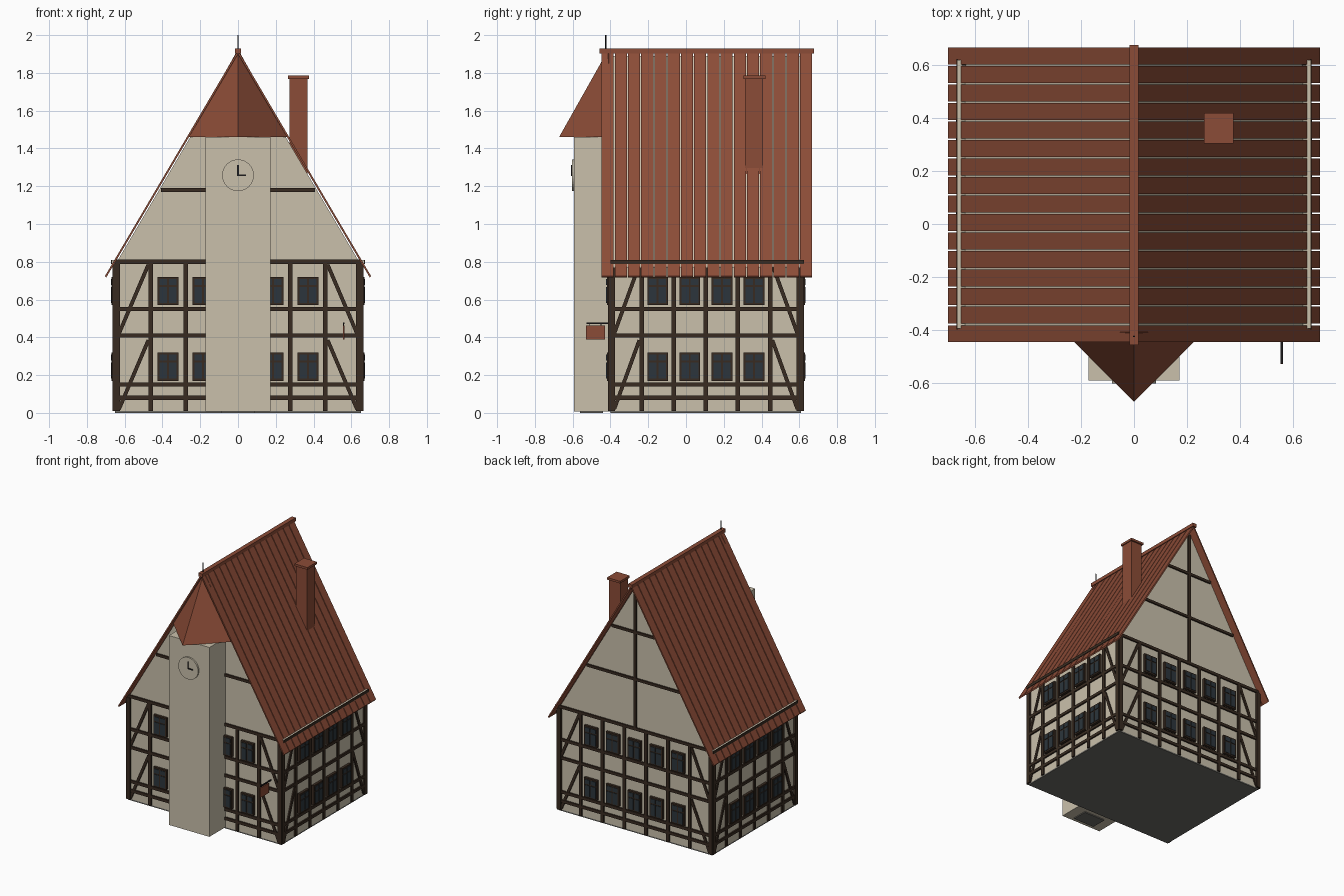
import bpy, bmesh, math
from mathutils import Matrix, Vector

if "Cube" in bpy.data.objects:
    bpy.data.objects.remove(bpy.data.objects["Cube"])


def material(name, r, g, b):
    m = bpy.data.materials.new(name)
    m.use_nodes = True
    m.diffuse_color = (r, g, b, 1)
    m.node_tree.nodes["Principled BSDF"].inputs["Base Color"].default_value = (r, g, b, 1)
    return m


plaster = material("cream plaster", 0.59, 0.53, 0.41)
tile = material("red clay tile", 0.26, 0.072, 0.038)
timber = material("dark brown timber", 0.04, 0.024, 0.015)
glass = material("dark blue glass", 0.025, 0.036, 0.045)
stone = material("dark grey stone", 0.15, 0.145, 0.13)
iron = material("black iron", 0.012, 0.011, 0.012)


def finish(name, bm, mat):
    bmesh.ops.recalc_face_normals(bm, faces=bm.faces)
    mesh = bpy.data.meshes.new(name)
    bm.to_mesh(mesh)
    bm.free()
    mesh.materials.append(mat)
    ob = bpy.data.objects.new(name, mesh)
    bpy.context.collection.objects.link(ob)
    return ob


def add_box(bm, lo, hi, frame=Matrix()):
    lo, hi = Vector(lo), Vector(hi)
    m = frame @ Matrix.Translation((lo + hi) / 2) @ Matrix.Diagonal((*(hi - lo), 1))
    bmesh.ops.create_cube(bm, size=1, matrix=m)


def box(name, lo, hi, mat):
    bm = bmesh.new()
    add_box(bm, lo, hi)
    return finish(name, bm, mat)


def add_prism(bm, outline, y0, y1):
    # Extrude an x-z outline along y
    face = bm.faces.new([bm.verts.new((x, y0, z)) for x, z in outline])
    out = bmesh.ops.extrude_face_region(bm, geom=[face])["geom"]
    bmesh.ops.translate(bm, vec=(0, y1 - y0, 0),
                        verts=[v for v in out if isinstance(v, bmesh.types.BMVert)])


def add_cylinder(bm, r1, r2, depth, sides, m):
    bmesh.ops.create_cone(bm, cap_ends=True, segments=sides, radius1=r1, radius2=r2,
                          depth=depth, matrix=m)


# House body with gables
MID = 0.105
W, D = 0.65, 0.505
SLOPE = 1.715
bm = bmesh.new()
add_prism(bm, [(-W, 0.01), (W, 0.01), (W, 0.785), (0, 1.89), (-W, 0.785)], MID - D, MID + D)
finish("house_body", bm, plaster)
box("foundation", (-W, MID - D, 0), (W, MID + D, 0.012), stone)

# Roof planks, separated by narrow gaps
bm = bmesh.new()
COUNT, Y0, Y1 = 16, -0.45, 0.67
step = (Y1 - Y0) / COUNT
for i in range(COUNT):
    for s in (-1, 1):
        add_prism(bm, [(0, 1.92), (s * 0.704, 0.725), (s * 0.698, 0.716), (0, 1.9)],
                  Y0 + i * step + 0.003, Y0 + (i + 1) * step - 0.003)
finish("roof_planks", bm, tile)
box("ridge_cap", (-0.017, -0.457, 1.903), (0.017, 0.677, 1.93), tile)

# Eaves plates showing through the roof
for side, s in (("left", 1), ("right", -1)):
    x = sorted((s * 0.64, s * 0.667))
    box(side + "_wall_plate", (x[0], -0.395, 0.77), (x[1], 0.62, 0.809), plaster)
    x = sorted((s * 0.667, s * 0.672))
    box(side + "_eaves_beam", (x[0], -0.4, 0.788), (x[1], 0.625, 0.81), timber)


# Timber framing: u runs along the wall, -y points outward
OUT = 0.011


def beam(bm, frame, a, b, width, out=OUT):
    a, b = Vector((a[0], 0, a[1])), Vector((b[0], 0, b[1]))
    d = b - a
    m = frame @ Matrix.Translation((a + b) / 2) @ Matrix.Rotation(-math.atan2(d.z, d.x), 4, "Y")
    add_box(bm, (-d.length / 2, -out, -width / 2), (d.length / 2, 0.01, width / 2), m)


def window(frame_bm, glass_bm, frame, u, z):
    w, h = 0.055, 0.075
    add_box(frame_bm, (u - w, -0.019, z - h), (u + w, 0, z + h), frame)
    for s in (-1, 1):
        c = u + s * 0.025
        for z0, z1 in ((-0.064, 0.022), (0.032, 0.064)):
            add_box(glass_bm, (c - 0.02, -0.023, z + z0), (c + 0.02, -0.015, z + z1), frame)


def wall(name, angle, half, dist, pitch, bays, gable):
    frame = (Matrix.Translation((0, MID, 0)) @ Matrix.Rotation(angle, 4, "Z")
             @ Matrix.Translation((0, -dist, 0)))
    wood, casing, panes = bmesh.new(), bmesh.new(), bmesh.new()
    top = 0.79
    for z in (0.08, 0.15, 0.41, 0.55, 0.8):
        if z < top or gable:
            beam(wood, frame, (-half, z), (half, z), 0.022)
    for i in range(bays + 1):
        u = (i - bays / 2) * pitch
        beam(wood, frame, (u, 0.01), (u, top), 0.024)
    for s in (-1, 1):
        beam(wood, frame, (s * (half - 0.008), 0.01), (s * (half - 0.008), top), 0.032, 0.014)
        inner = s * (bays / 2 * pitch + 0.012)
        for z in (0.02, 0.42):
            beam(wood, frame, (s * (half - 0.02), z), (inner, z + 0.365), 0.02, 0.009)
    for i in range(bays):
        for z in (0.245, 0.645):
            window(casing, panes, frame, (i - (bays - 1) / 2) * pitch, z)
    if gable:
        for z in (1.18, 1.54):
            u = (1.88 - z) / SLOPE
            beam(wood, frame, (-u, z), (u, z), 0.02)
        beam(wood, frame, (0, 0.8), (0, 1.86), 0.022)
    finish(name + "_timbers", wood, timber)
    finish(name + "_window_frames", casing, timber)
    finish(name + "_window_panes", panes, glass)


wall("front", 0, W, D, 0.185, 5, True)
wall("left", math.pi / 2, D, W, 0.17, 4, False)
wall("back", math.pi, W, D, 0.185, 5, True)
wall("right", -math.pi / 2, D, W, 0.17, 4, False)

# Clock tower
box("tower", (-0.172, -0.592, 0.008), (0.172, -0.39, 1.46), plaster)
box("tower_footing", (-0.09, -0.56, 0), (0.09, -0.44, 0.008), stone)
bm = bmesh.new()
add_cylinder(bm, 0.262, 0, 0.465, 4, Matrix.Translation((0, -0.41, 1.6925)))
finish("tower_spire", bm, tile)
bm = bmesh.new()
add_cylinder(bm, 0.004, 0.003, 0.1, 8, Matrix.Translation((0, -0.425, 1.95)))
finish("spire_rod", bm, iron)

# Clock dial and hands
bm = bmesh.new()
add_cylinder(bm, 0.084, 0.084, 0.014, 32,
             Matrix.Translation((0, -0.597, 1.258)) @ Matrix.Rotation(math.pi / 2, 4, "X"))
finish("clock_dial", bm, plaster)
bm = bmesh.new()
add_box(bm, (-0.004, -0.609, 1.254), (0.004, -0.603, 1.312))
add_box(bm, (-0.004, -0.609, 1.254), (0.042, -0.603, 1.262))
finish("clock_hands", bm, iron)

# Chimney
box("chimney_stack", (0.272, 0.312, 1.2), (0.368, 0.408, 1.77), tile)
box("chimney_cap", (0.265, 0.304, 1.768), (0.376, 0.42, 1.785), tile)

# Hanging sign
box("sign_bracket", (0.555, -0.528, 0.47), (0.563, -0.4, 0.478), iron)
box("sign_board", (0.555, -0.53, 0.388), (0.563, -0.428, 0.463), tile)
bm = bmesh.new()
for y in (-0.51, -0.45):
    add_box(bm, (0.557, y - 0.002, 0.46), (0.561, y + 0.002, 0.472))
finish("sign_hangers", bm, iron)
